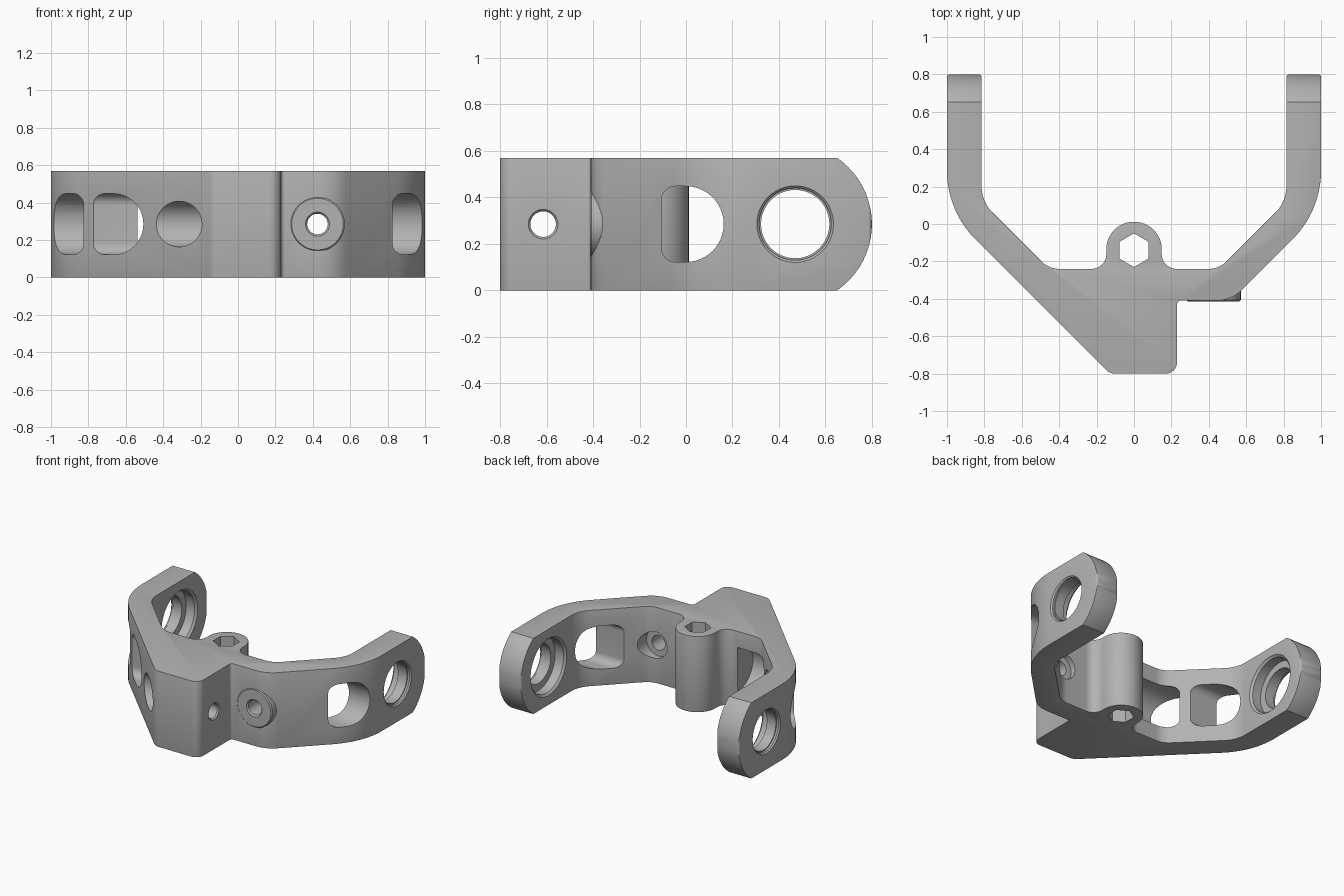
import bpy, bmesh, math
from mathutils import Vector

cube = bpy.data.objects.get("Cube")
if cube:
    bpy.data.objects.remove(cube, do_unlink=True)

H = 0.57
MID = H / 2

grey = bpy.data.materials.new("machined grey")
grey.use_nodes = True
grey.diffuse_color = (0.45, 0.45, 0.45, 1)
grey.node_tree.nodes["Principled BSDF"].inputs["Base Color"].default_value = (0.45, 0.45, 0.45, 1)


def rounded(corners, steps=12):
    """Polygon from (a, b, radius) corners, each replaced by an arc."""
    out = []
    for i, (a, b, r) in enumerate(corners):
        p = Vector((a, b))
        u = (Vector(corners[i - 1][:2]) - p).normalized()
        v = (Vector(corners[(i + 1) % len(corners)][:2]) - p).normalized()
        if r == 0:
            out.append(p)
            continue
        half = u.angle(v) / 2
        centre = p + (u + v).normalized() * (r / math.sin(half))
        t = r / math.tan(half)
        d0, d1 = p + u * t - centre, p + v * t - centre
        sweep = d0.angle(d1)
        for k in range(steps + 1):
            f = k / steps
            out.append(centre + (d0 * math.sin((1 - f) * sweep) + d1 * math.sin(f * sweep)) / math.sin(sweep))
    return out


def finish(name, bm):
    bmesh.ops.recalc_face_normals(bm, faces=bm.faces)
    mesh = bpy.data.meshes.new(name)
    bm.to_mesh(mesh)
    bm.free()
    mesh.materials.append(grey)
    ob = bpy.data.objects.new(name, mesh)
    bpy.context.collection.objects.link(ob)
    return ob


def prism(name, points, axis, lo, hi):
    """Extrude a flat outline along x (points are y, z) or z (points are x, y)."""
    place = {"x": lambda p, t: (t, p[0], p[1]), "z": lambda p, t: (p[0], p[1], t)}[axis]
    bm = bmesh.new()
    face = bm.faces.new([bm.verts.new(place(p, lo)) for p in points])
    ext = bmesh.ops.extrude_face_region(bm, geom=[face])
    shift = Vector(place((0, 0), hi - lo))
    bmesh.ops.translate(bm, vec=shift, verts=[e for e in ext["geom"] if isinstance(e, bmesh.types.BMVert)])
    return finish(name, bm)


def turned(name, axis, centre, profile, sides=48):
    """Stepped round solid along x or y; profile holds (position, radius) pairs."""
    bm = bmesh.new()
    rings = []
    for t, r in profile:
        ring = []
        for k in range(sides):
            a = math.tau * k / sides
            c, z = centre + r * math.cos(a), MID + r * math.sin(a)
            ring.append(bm.verts.new((t, c, z) if axis == "x" else (c, t, z)))
        rings.append(ring)
    for one, two in zip(rings, rings[1:]):
        for k in range(sides):
            n = (k + 1) % sides
            bm.faces.new((one[k], one[n], two[n], two[k]))
    bm.faces.new(rings[0])
    bm.faces.new(rings[-1])
    return finish(name, bm)


def combine(ob, other, operation):
    mod = ob.modifiers.new(operation.lower(), "BOOLEAN")
    mod.operation, mod.solver, mod.object = operation, "EXACT", other
    bpy.context.view_layer.objects.active = ob
    bpy.ops.object.modifier_apply(modifier=mod.name)
    bpy.data.objects.remove(other, do_unlink=True)


# Yoke outline, seen from above
right_inner = [(1, 0.8, 0.015), (0.815, 0.8, 0.015), (0.815, 0.12, 0.2),
               (0.455, -0.24, 0.14), (0.148, -0.24, 0.08), (0.148, 0.012, 0.147)]
left_inner = [(-x, y, r) for x, y, r in reversed(right_inner)]
outer = [(-1, 0.07, 0.52), (-0.13, -0.8, 0.07), (0.23, -0.8, 0.06),
         (0.23, -0.41, 0.02), (0.52, -0.41, 0.2), (1, 0.07, 0.52)]
body = prism("yoke_body", rounded(right_inner + left_inner + outer), "z", 0, H)

# Rounded arm tips
R, CY = 0.346, 0.454
start = math.asin(MID / R)
tip = [(CY + R * math.cos(a), MID + R * math.sin(a))
       for a in [start * (k / 16 - 1) for k in range(33)]]
tip[0], tip[-1] = (tip[0][0], -0.001), (tip[-1][0], H + 0.001)
side = [(-1, H + 0.001), (-1, -0.001)] + tip
combine(body, prism("tip_shape", side, "x", -1.2, 1.2), "INTERSECT")

# Softened edges
bev = body.modifiers.new("soft_edges", "BEVEL")
bev.width, bev.segments, bev.limit_method, bev.angle_limit = 0.014, 3, "ANGLE", math.radians(40)
bpy.context.view_layer.objects.active = body
bpy.ops.object.modifier_apply(modifier=bev.name)

# Round screw pad beside the notch
combine(body, turned("screw_pad", "y", 0.425, [(-0.414, 0.138), (-0.407, 0.146), (-0.29, 0.146)]), "UNION")

# Bearing bores and arm windows
window = rounded([(-0.105, 0.122, 0.06), (0.162, 0.122, 0.162), (0.162, 0.448, 0.162), (-0.105, 0.448, 0.06)])
for s in (-1, 1):
    bore = [(0.7, 0.215), (0.815, 0.215), (0.83, 0.2), (0.9, 0.2), (0.9, 0.147),
            (0.975, 0.147), (0.975, 0.155), (0.99, 0.155), (1.01, 0.175), (1.1, 0.175)]
    combine(body, turned("bore", "x", 0.47, [(s * t, r) for t, r in bore]), "DIFFERENCE")
    lo, hi = sorted((s * 0.4, s * 1.1))
    combine(body, prism("window", window, "x", lo, hi), "DIFFERENCE")

# Extra pocket on one side, facing the opposite way
pocket = [(-0.262 - p[0] - 0.03, p[1]) for p in window]
pocket = [(y + 0.03, z) for y, z in pocket]
combine(body, prism("pocket", pocket, "x", -1.1, -0.26), "DIFFERENCE")

# Clamp screw through the tail, with a wide head recess
combine(body, turned("tail_screw", "x", -0.615, [(-1, 0.122), (-0.05, 0.122), (-0.05, 0.055),
                                                  (0.22, 0.055), (0.235, 0.068), (0.4, 0.068)]), "DIFFERENCE")

# Screw hole in the pad, with a recess on the inner wall
combine(body, turned("pad_screw", "y", 0.425, [(-0.6, 0.066), (-0.416, 0.066), (-0.404, 0.055),
                                                (-0.28, 0.055), (-0.28, 0.1), (0, 0.1)]), "DIFFERENCE")

# Hexagonal socket through the central boss
hexagon = [(0.09 * math.sin(k * math.tau / 6), -0.14 + 0.09 * math.cos(k * math.tau / 6)) for k in range(6)]
combine(body, prism("hex_socket", hexagon, "z", -0.1, H + 0.1), "DIFFERENCE")

bpy.ops.object.select_all(action="DESELECT")
body.select_set(True)
bpy.context.view_layer.objects.active = body
bpy.ops.object.shade_smooth_by_angle(angle=math.radians(32))
